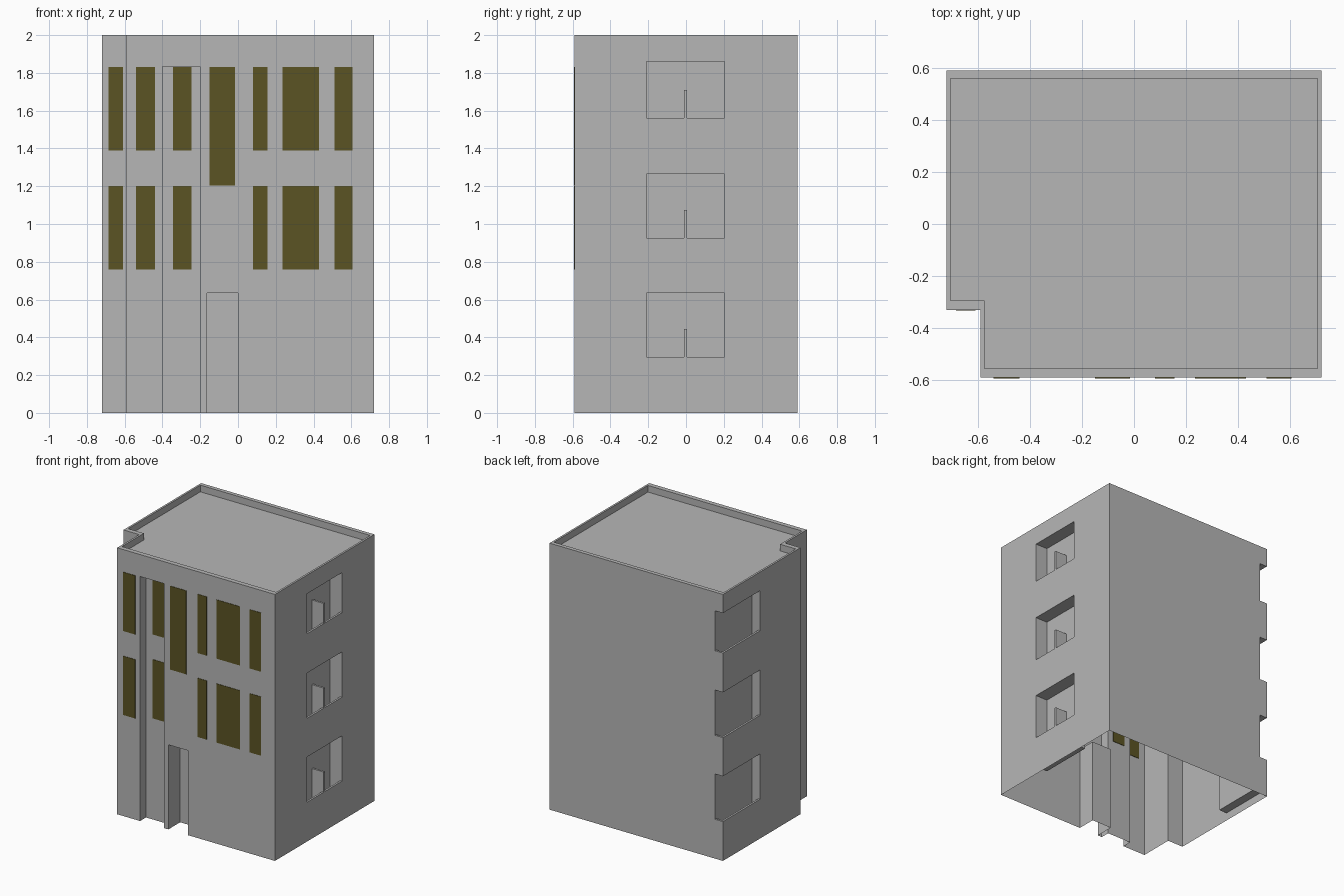
import bpy
import bmesh

cube = bpy.data.objects.get("Cube")
if cube:
    bpy.data.objects.remove(cube, do_unlink=True)


def material(name, rgb):
    m = bpy.data.materials.new(name)
    m.use_nodes = True
    m.diffuse_color = (*rgb, 1)
    m.node_tree.nodes["Principled BSDF"].inputs["Base Color"].default_value = (*rgb, 1)
    return m


wall_grey = material("wall grey", (0.47, 0.47, 0.47))
window_olive = material("window olive", (0.105, 0.088, 0.017))


def prism(name, outline, z0, z1, mat=wall_grey):
    """Extrude a counter-clockwise plan outline from z0 to z1."""
    bm = bmesh.new()
    base = bm.faces.new([bm.verts.new((x, y, z0)) for x, y in outline])
    top = bmesh.ops.extrude_face_region(bm, geom=[base])
    for v in top["geom"]:
        if isinstance(v, bmesh.types.BMVert):
            v.co.z = z1
    bmesh.ops.recalc_face_normals(bm, faces=bm.faces)
    mesh = bpy.data.meshes.new(name)
    bm.to_mesh(mesh)
    bm.free()
    mesh.materials.append(mat)
    ob = bpy.data.objects.new(name, mesh)
    bpy.context.collection.objects.link(ob)
    return ob


def box(name, x0, x1, y0, y1, z0, z1, mat=wall_grey):
    return prism(name, [(x0, y0), (x1, y0), (x1, y1), (x0, y1)], z0, z1, mat)


def notched(x0, x1, y0, y1, nx, ny):
    """Rectangle with its front corner on the -x side cut away."""
    return [(nx, y0), (x1, y0), (x1, y1), (x0, y1), (x0, ny), (nx, ny)]


W, D, H = 0.72, 0.59, 2.0
NOTCH_X, NOTCH_Y = -0.59, -0.33
SLOT_Y = -0.52
PLATE = 0.015
# floor, railing top and ceiling of each balcony storey
STOREYS = [(0.06, 0.295, 0.635), (0.69, 0.925, 1.265), (1.325, 1.56, 1.86)]

# Main block and the volumes cut out of it
building = prism("building_walls", notched(-W, W, -D, D, NOTCH_X, NOTCH_Y), 0, H)
cutters = [
    prism("roof_cutter", notched(-0.705, 0.705, -0.555, 0.56, -0.575, -0.295), 1.95, 2.1),
    box("slot_cutter", -0.4, -0.2, -0.7, SLOT_Y, -0.1, 1.835),
    box("door_cutter", -0.165, 0, -0.7, -0.45, -0.1, 0.635),
]
for floor, rail, ceiling in STOREYS:
    cutters.append(box("side_balcony_cutter", 0.62, 0.8, -0.21, 0.205, floor, ceiling))
    cutters.append(box("corner_balcony_cutter", -0.8, -0.655, 0.15, 0.7, floor, ceiling))

for cutter in cutters:
    mod = building.modifiers.new("cut", "BOOLEAN")
    mod.operation = "DIFFERENCE"
    mod.solver = "EXACT"
    mod.object = cutter
bpy.context.view_layer.update()
cut_mesh = bpy.data.meshes.new_from_object(
    building.evaluated_get(bpy.context.evaluated_depsgraph_get()))
building.modifiers.clear()
building.data = cut_mesh
for cutter in cutters:
    bpy.data.objects.remove(cutter, do_unlink=True)

# The shell is open underneath
bm = bmesh.new()
bm.from_mesh(cut_mesh)
ground = [f for f in bm.faces if all(abs(v.co.z) < 0.001 for v in f.verts)]
bmesh.ops.delete(bm, geom=ground, context="FACES")
bm.to_mesh(cut_mesh)
bm.free()

# Balcony railings and the screen dividing each side balcony
for floor, rail, ceiling in STOREYS:
    box("side_balcony_railing", W - PLATE, W, -0.21, 0.205, floor, rail)
    box("side_balcony_divider", 0.62, W - 0.001, -0.01, 0.005, floor, rail + 0.15)
    prism("corner_balcony_railing",
          [(-W, 0.15), (-W + PLATE, 0.15), (-W + PLATE, D - PLATE),
           (-0.655, D - PLATE), (-0.655, D), (-W, D)], floor, rail)


# Window plates, showing on both sides of the thin front wall
def window(x0, x1, z0, z1, y=-D):
    box("window", x0, x1, y - 0.003, y + 0.003, z0, z1, window_olive)


COLUMNS = [(-0.685, -0.61, NOTCH_Y), (-0.54, -0.44, -D), (-0.345, -0.245, SLOT_Y),
           (0.08, 0.155, -D), (0.235, 0.43, -D), (0.51, 0.605, -D)]
for x0, x1, y in COLUMNS:
    for z in (0.76, 1.39):
        window(x0, x1, z, z + 0.442, y)
window(-0.15, -0.015, 1.205, 1.832)
